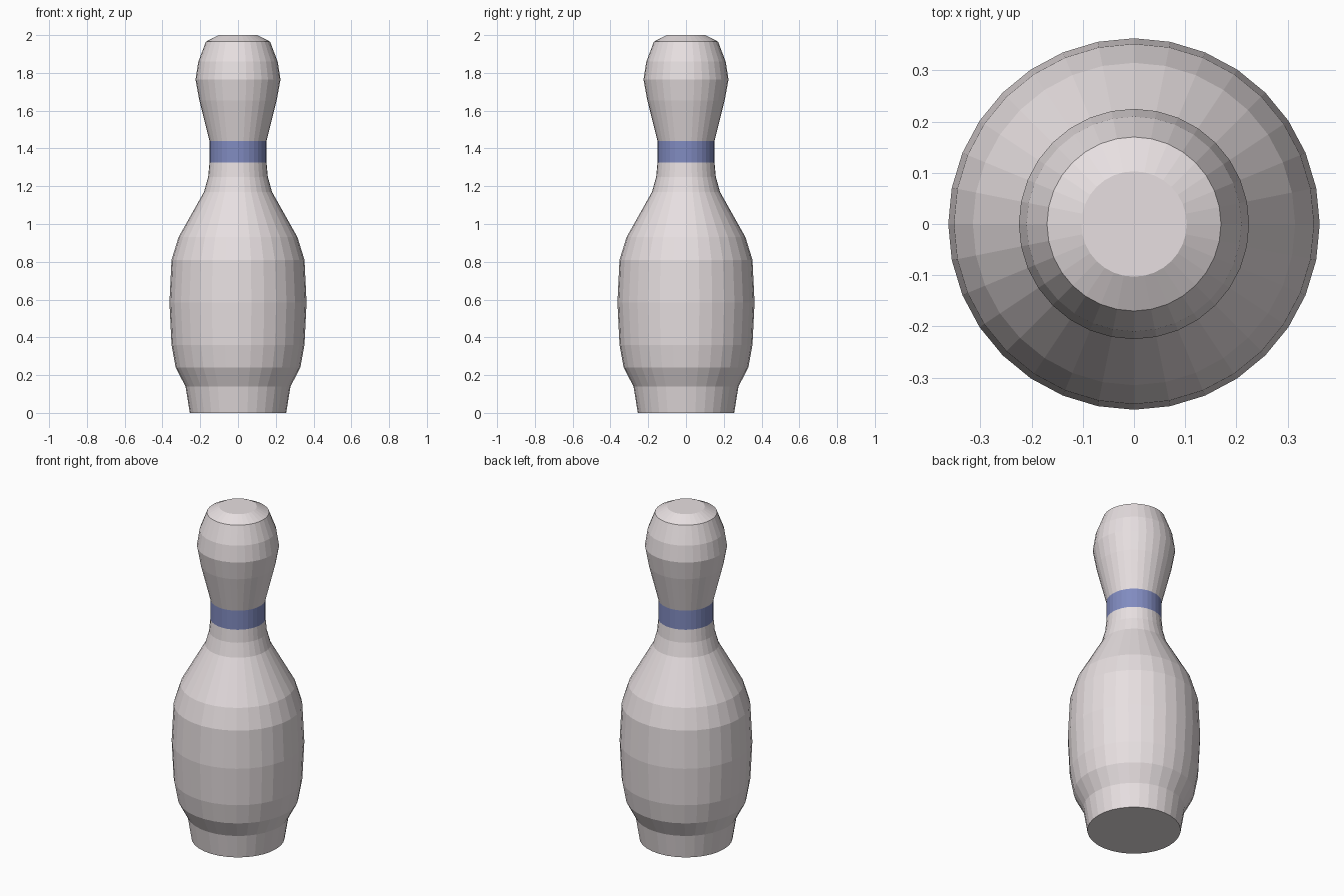
import bpy, bmesh
from math import cos, sin, tau

if "Cube" in bpy.data.objects:
    bpy.data.objects.remove(bpy.data.objects["Cube"])

SIDES = 32

# Silhouette from base to crown: (radius, height)
PROFILE = [
    (0.255, 0.0), (0.278, 0.14), (0.33, 0.24), (0.352, 0.36),
    (0.363, 0.585), (0.352, 0.81), (0.315, 0.93), (0.18, 1.17),
    (0.158, 1.25), (0.151, 1.325), (0.151, 1.44), (0.205, 1.655),
    (0.225, 1.765), (0.21, 1.86), (0.17, 1.965), (0.103, 2.0),
]
STRIPE = 9  # profile segment painted as the neck band


def material(name, color):
    mat = bpy.data.materials.new(name)
    mat.diffuse_color = (*color, 1)
    mat.use_nodes = True
    mat.node_tree.nodes["Principled BSDF"].inputs["Base Color"].default_value = mat.diffuse_color
    return mat


# Lathe the profile into closed rings of flat faces
bm = bmesh.new()
rings = [[bm.verts.new((r * cos(tau * i / SIDES), r * sin(tau * i / SIDES), z))
          for i in range(SIDES)] for r, z in PROFILE]
for k, (low, high) in enumerate(zip(rings, rings[1:])):
    for i in range(SIDES):
        j = (i + 1) % SIDES
        face = bm.faces.new((low[i], low[j], high[j], high[i]))
        face.material_index = int(k == STRIPE)

# Base and crown caps
bm.faces.new(rings[0][::-1])
bm.faces.new(rings[-1])

mesh = bpy.data.meshes.new("bowling_pin")
bm.to_mesh(mesh)
bm.free()
mesh.materials.append(material("pin_white", (0.80, 0.74, 0.75)))
mesh.materials.append(material("band_blue", (0.22, 0.26, 0.53)))
bpy.context.collection.objects.link(bpy.data.objects.new("bowling_pin", mesh))
